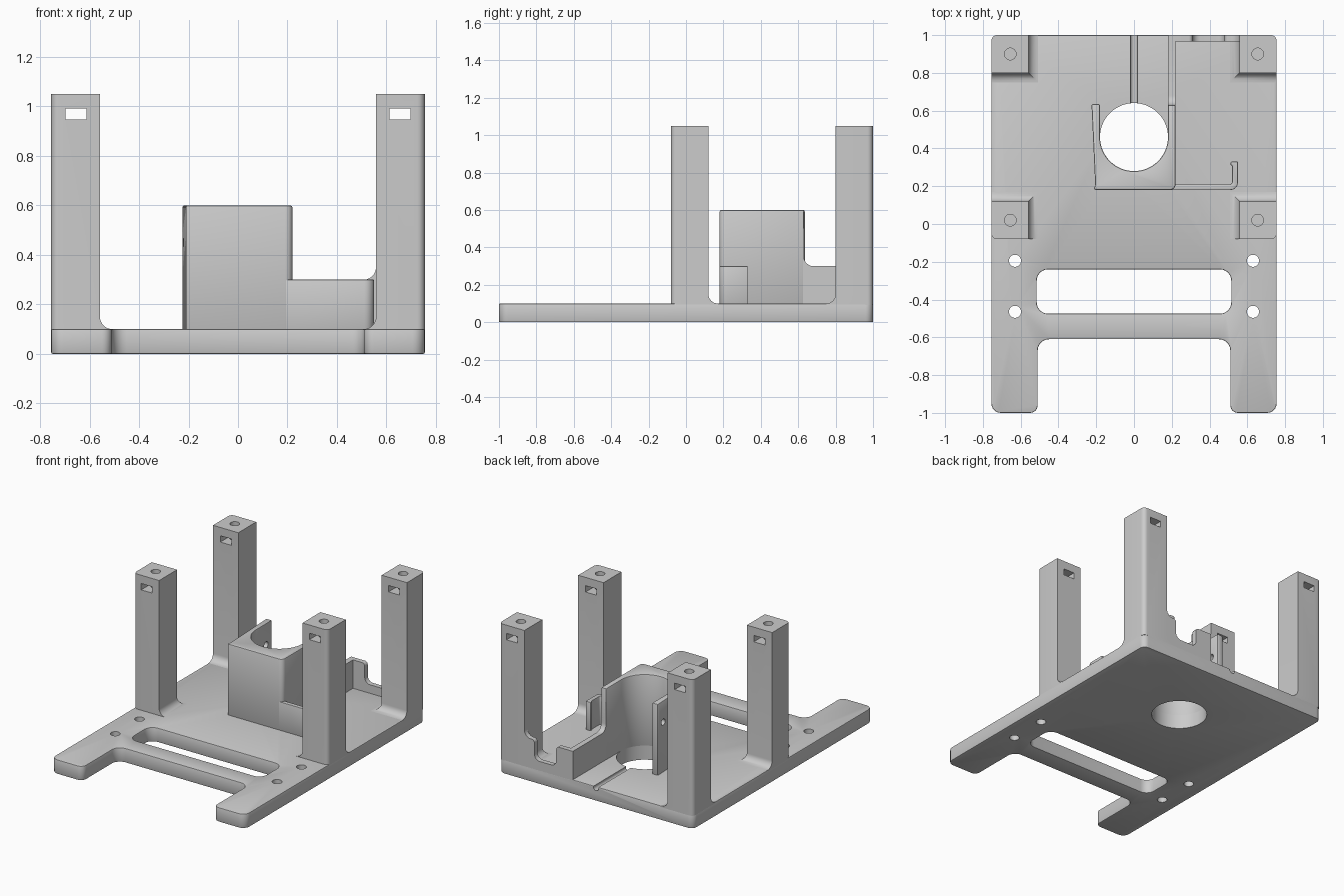
import bpy, bmesh, math
from mathutils import Vector

if "Cube" in bpy.data.objects:
    bpy.data.objects.remove(bpy.data.objects["Cube"])


def rounded(points, n=6):
    """Polygon outline whose right-angle corners (x, y, r) are rounded."""
    out = []
    for i, p in enumerate(points):
        r = p[2] if len(p) > 2 else 0
        c = Vector(p[:2])
        if r == 0:
            out.append(tuple(c))
            continue
        d1 = (Vector(points[i - 1][:2]) - c).normalized()
        d2 = (Vector(points[(i + 1) % len(points)][:2]) - c).normalized()
        for k in range(n + 1):
            a = math.pi / 2 * k / n
            out.append(tuple(c + (d1 + d2) * r - d2 * r * math.cos(a) - d1 * r * math.sin(a)))
    return out


def circle(x, y, r, n=32):
    return [(x + r * math.cos(2 * math.pi * i / n), y + r * math.sin(2 * math.pi * i / n)) for i in range(n)]


def rect(x0, y0, x1, y1, r=0):
    return rounded([(x0, y0, r), (x1, y0, r), (x1, y1, r), (x0, y1, r)])


def loft(name, rings):
    """Closed solid through rings of 3D points."""
    bm = bmesh.new()
    vs = [[bm.verts.new(p) for p in ring] for ring in rings]
    n = len(vs[0])
    for a, b in zip(vs, vs[1:]):
        for i in range(n):
            j = (i + 1) % n
            bm.faces.new((a[i], a[j], b[j], b[i]))
    bm.faces.new(vs[0][::-1])
    bm.faces.new(vs[-1])
    bmesh.ops.recalc_face_normals(bm, faces=bm.faces)
    me = bpy.data.meshes.new(name)
    bm.to_mesh(me)
    bm.free()
    ob = bpy.data.objects.new(name, me)
    bpy.context.collection.objects.link(ob)
    return ob


def prism(name, pts, lo, hi, axis='z'):
    place = {'z': lambda u, v, w: (u, v, w),
             'x': lambda u, v, w: (w, u, v),
             'y': lambda u, v, w: (u, w, v)}[axis]
    return loft(name, [[place(u, v, w) for u, v in pts] for w in (lo, hi)])


def activate(ob):
    bpy.ops.object.select_all(action='DESELECT')
    ob.select_set(True)
    bpy.context.view_layer.objects.active = ob


def cut(ob, pts, lo, hi, axis='z'):
    cutter = prism("cutter", pts, lo, hi, axis)
    cutter.hide_render = True
    m = ob.modifiers.new("cut", 'BOOLEAN')
    m.operation, m.solver, m.object = 'DIFFERENCE', 'EXACT', cutter
    activate(ob)
    bpy.ops.object.modifier_apply(modifier=m.name)
    bpy.data.objects.remove(cutter)


def bevel(ob, width):
    m = ob.modifiers.new("bevel", 'BEVEL')
    m.width, m.segments = width, 2
    m.limit_method, m.angle_limit = 'ANGLE', math.radians(50)
    activate(ob)
    bpy.ops.object.modifier_apply(modifier=m.name)


T = 0.1        # plate thickness
Z0 = 0.091     # parts sink slightly into the plate

# base plate with two front feet, slot, holes and wire groove
plate = prism("base_plate", rounded([
    (-.755, -1, .05), (-.51, -1, .04), (-.51, -.61, .06), (.51, -.61, .06),
    (.51, -1, .04), (.755, -1, .05), (.755, 1, .04), (-.755, 1, .04)]), 0, T)
cut(plate, rect(-.515, -.475, .515, -.24, .06), -.1, .2)
bevel(plate, .008)
cut(plate, circle(0, .46, .18, 64), -.1, .2)
for x in (-.63, .63):
    for y in (-.465, -.195):
        cut(plate, circle(x, y, .032), -.1, .2)
cut(plate, circle(0, .092, .02, 20), .55, 1.1, 'y')

# four posts with flared feet, screw holes and nut windows
for side, sx in (("left", -1), ("right", 1)):
    for end, cy, sy in (("front", .02, -1), ("rear", .9, 1)):
        rings = []
        levels = [(Z0, .05)] + [(T + .05 * (1 - math.cos(a)), .05 * (1 - math.sin(a)))
                                for a in [math.pi / 2 * k / 8 for k in range(9)]] + [(1.05, 0)]
        for z, o in levels:
            ring = rounded([(.558 - o, -.1 - o), (.755, -.1 - o), (.755, .1, .03), (.558 - o, .1)])
            rings.append([(sx * u, cy + sy * v, z) for u, v in ring])
        post = loft(f"{end}_{side}_post", rings)
        cut(post, circle(sx * .655, cy, .031), .86, 1.2)
        cut(post, rect(sx * .655 - .043, .947, sx * .655 + .043, .992), cy - .2, cy + .2, 'y')

# U-shaped cylinder holder
arc = [(.18 * math.cos(a), .46 + .18 * math.sin(a)) for a in [-math.pi * k / 32 for k in range(33)]]
outline = rounded([(-.225, .18, .03), (.22, .18, .03), (.22, .63), (.18, .63)])
holder = prism("cylinder_holder", outline + arc + [(-.18, .635), (-.225, .635)], Z0, .6)
bevel(holder, .008)
cut(holder, circle(.57, .45, .022, 20), -.3, -.1, 'x')

# low side wall running back from the holder
prism("side_wall", rounded([(.59, Z0), (1, Z0), (1, .3), (.63, .3, .05), (.63, .5), (.59, .5)]),
      .181, .219, 'x')

# notched back wall blending into the rear post
prism("back_wall", rounded([
    (.2, Z0), (.6, Z0), (.6, .36), (.558, .36), (.558, .3, .05), (.48, .3, .02),
    (.48, .16, .04), (.31, .16, .04), (.31, .3, .02), (.2, .3)]), .966, 1, 'y')

# hooked retaining wall in front of the side bay
hook = prism("hook_wall", rounded([
    (.19, .18), (.55, .18, .04), (.55, .33), (.512, .33), (.512, .31), (.52, .31),
    (.52, .21, .015), (.19, .21)]), Z0, .3)
bevel(hook, .005)

for ob in list(bpy.context.scene.objects):
    activate(ob)
    bpy.ops.object.shade_smooth_by_angle(angle=math.radians(30))
